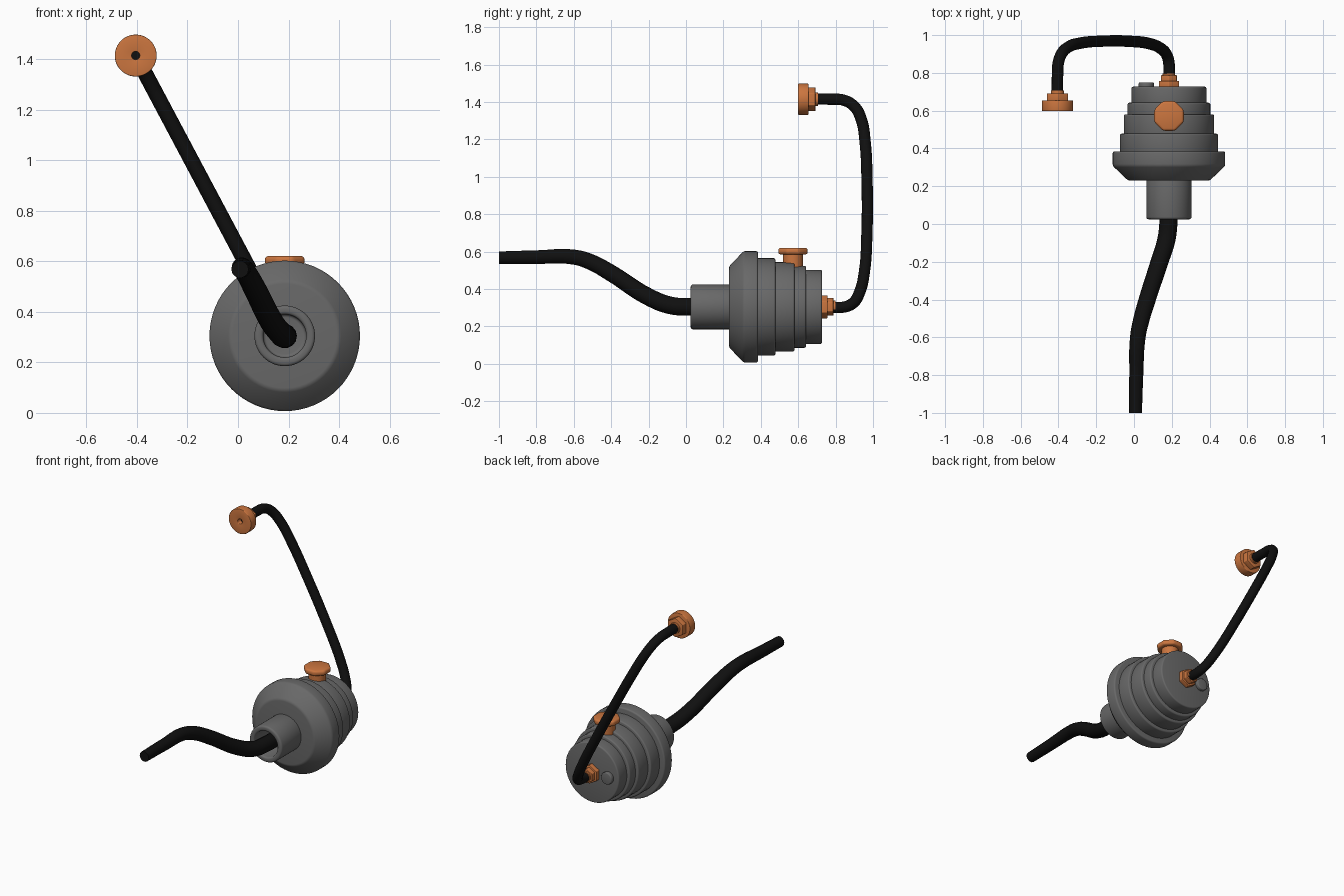
import bpy, bmesh, math
from mathutils import Vector

if "Cube" in bpy.data.objects:
    bpy.data.objects.remove(bpy.data.objects["Cube"])

CX, CZ = 0.185, 0.305          # main axis of the housing
TIP = (-0.405, 1.415)          # axis of the nozzle cap


def material(name, color):
    m = bpy.data.materials.new(name)
    m.diffuse_color = (*color, 1)
    m.use_nodes = True
    m.node_tree.nodes["Principled BSDF"].inputs["Base Color"].default_value = m.diffuse_color
    return m


GREY = material("dark_grey", (0.14, 0.14, 0.14))
ORANGE = material("copper_orange", (0.6, 0.18, 0.05))
BLACK = material("black_rubber", (0.005, 0.005, 0.005))


def lathe(name, profile, origin, mat, sides=64, axis='Y', phase=0.0, bevel=0.0):
    """Turn (position along axis, radius) points around an axis."""
    bm = bmesh.new()
    rings = []
    for p, r in profile:
        n = 1 if r == 0 else sides
        ring = []
        for i in range(n):
            a = phase + 2 * math.pi * i / sides
            u, v = r * math.cos(a), r * math.sin(a)
            co = (u, p, v) if axis == 'Y' else (u, v, p)
            ring.append(bm.verts.new(Vector(co) + Vector(origin)))
        rings.append(ring)
    for a, b in zip(rings, rings[1:]):
        for i in range(sides):
            j = (i + 1) % sides
            quad = [a[i % len(a)], a[j % len(a)], b[j % len(b)], b[i % len(b)]]
            bm.faces.new(list(dict.fromkeys(quad)))
    bmesh.ops.recalc_face_normals(bm, faces=bm.faces)
    if bevel:
        edges = [e for e in bm.edges if e.calc_face_angle(0) > math.radians(25)]
        bmesh.ops.bevel(bm, geom=edges, offset=bevel, segments=3, profile=0.5,
                        affect='EDGES', clamp_overlap=True)
    me = bpy.data.meshes.new(name)
    bm.to_mesh(me)
    bm.free()
    return finish(bpy.data.objects.new(name, me), mat)


def finish(ob, mat):
    if ob.name not in bpy.context.collection.objects:
        bpy.context.collection.objects.link(ob)
    ob.data.materials.append(mat)
    bpy.ops.object.select_all(action='DESELECT')
    ob.select_set(True)
    bpy.context.view_layer.objects.active = ob
    if ob.type == 'MESH':
        bpy.ops.object.shade_smooth_by_angle(angle=math.radians(32))
    return ob


def tube(name, points, mat):
    """Smooth round tube through (x, y, z, radius) points."""
    cu = bpy.data.curves.new(name, 'CURVE')
    cu.dimensions = '3D'
    cu.bevel_depth = 1.0
    cu.bevel_resolution = 5
    cu.resolution_u = 6
    cu.use_fill_caps = True
    sp = cu.splines.new('BEZIER')
    sp.bezier_points.add(len(points) - 1)
    for bp, (x, y, z, r) in zip(sp.bezier_points, points):
        bp.co = (x, y, z)
        bp.radius = r
        bp.handle_left_type = bp.handle_right_type = 'AUTO'
    return finish(bpy.data.objects.new(name, cu), mat)


def nut(name, start, end, radius, center):
    # hexagon with its corners pointing up and down
    lathe(name, [(start, 0), (start, radius), (end, radius), (end, 0)],
          (center[0], 0, center[1]), ORANGE, 6, phase=math.pi / 2, bevel=0.003)


AXIS = (CX, 0, CZ)

# hollow neck, then the chamfered collar and stepped housing
lathe("neck_sleeve", [(0.2, 0), (0.2, 0.085), (0.025, 0.085), (0.025, 0.12),
                      (0.25, 0.12), (0.25, 0)], AXIS, GREY, bevel=0.012)
lathe("collar", [(0.23, 0), (0.23, 0.216), (0.308, 0.298), (0.385, 0.298),
                 (0.385, 0)], AXIS, GREY, bevel=0.01)
steps = [(0.37, 0.478, 0.26), (0.46, 0.58, 0.239),
         (0.56, 0.642, 0.219), (0.62, 0.727, 0.198)]
for i, (a, b, r) in enumerate(steps):
    lathe(f"housing_step_{i + 1}", [(a, 0), (a, r), (b, r), (b, 0)],
          AXIS, GREY, bevel=0.009)
lathe("rear_plug", [(0.71, 0), (0.71, 0.04), (0.75, 0.04), (0.75, 0)],
      (0.065, 0, CZ), GREY, 32, bevel=0.006)

# push button on top
lathe("button_stem", [(0.48, 0), (0.48, 0.053), (0.6, 0.053), (0.6, 0)],
      (CX, 0.572, 0), ORANGE, 32, 'Z')
lathe("button_cap", [(0.585, 0), (0.585, 0.085), (0.621, 0.085), (0.621, 0)],
      (CX, 0.572, 0), ORANGE, 8, 'Z', math.pi / 8, 0.013)

# rear hose fitting
nut("fitting_base_nut", 0.72, 0.757, 0.062, (CX, CZ))
nut("fitting_outer_nut", 0.75, 0.788, 0.048, (CX, CZ))
lathe("fitting_ferrule", [(0.78, 0), (0.78, 0.033), (0.798, 0.033), (0.798, 0)],
      AXIS, ORANGE, 32)

# nozzle cap with a small centre hole
lathe("nozzle_cap", [(0.65, 0), (0.65, 0.016), (0.598, 0.016), (0.598, 0.083),
                     (0.655, 0.083), (0.655, 0)], (TIP[0], 0, TIP[1]),
      ORANGE, 48, bevel=0.004)
nut("nozzle_nut", 0.645, 0.692, 0.064, TIP)
lathe("nozzle_ferrule", [(0.685, 0), (0.685, 0.035), (0.706, 0.035), (0.706, 0)],
      (TIP[0], 0, TIP[1]), ORANGE, 32)

# thick supply cable
tube("supply_cable", [
    (0.008, -1.0, 0.568, 0.034), (0.012, -0.8, 0.571, 0.037),
    (0.02, -0.6, 0.571, 0.041), (0.038, -0.51, 0.545, 0.043),
    (0.07, -0.4, 0.485, 0.045), (0.135, -0.2, 0.358, 0.047),
    (0.172, -0.08, 0.312, 0.048), (0.183, 0.02, 0.305, 0.048),
    (CX, 0.21, CZ, 0.048)], BLACK)

# thin hose rising diagonally behind the housing to the nozzle
path = [(0, 0.74), (0, 0.85), (0.02, 0.895), (0.07, 0.928), (0.17, 0.954),
        (0.35, 0.967), (0.6, 0.968), (0.8, 0.957), (0.9, 0.938),
        (0.965, 0.9), (0.995, 0.845), (1, 0.78), (1, 0.63)]
tube("hose", [(CX + (TIP[0] - CX) * t, y, CZ + (TIP[1] - CZ) * t, 0.0305)
              for t, y in path], BLACK)
